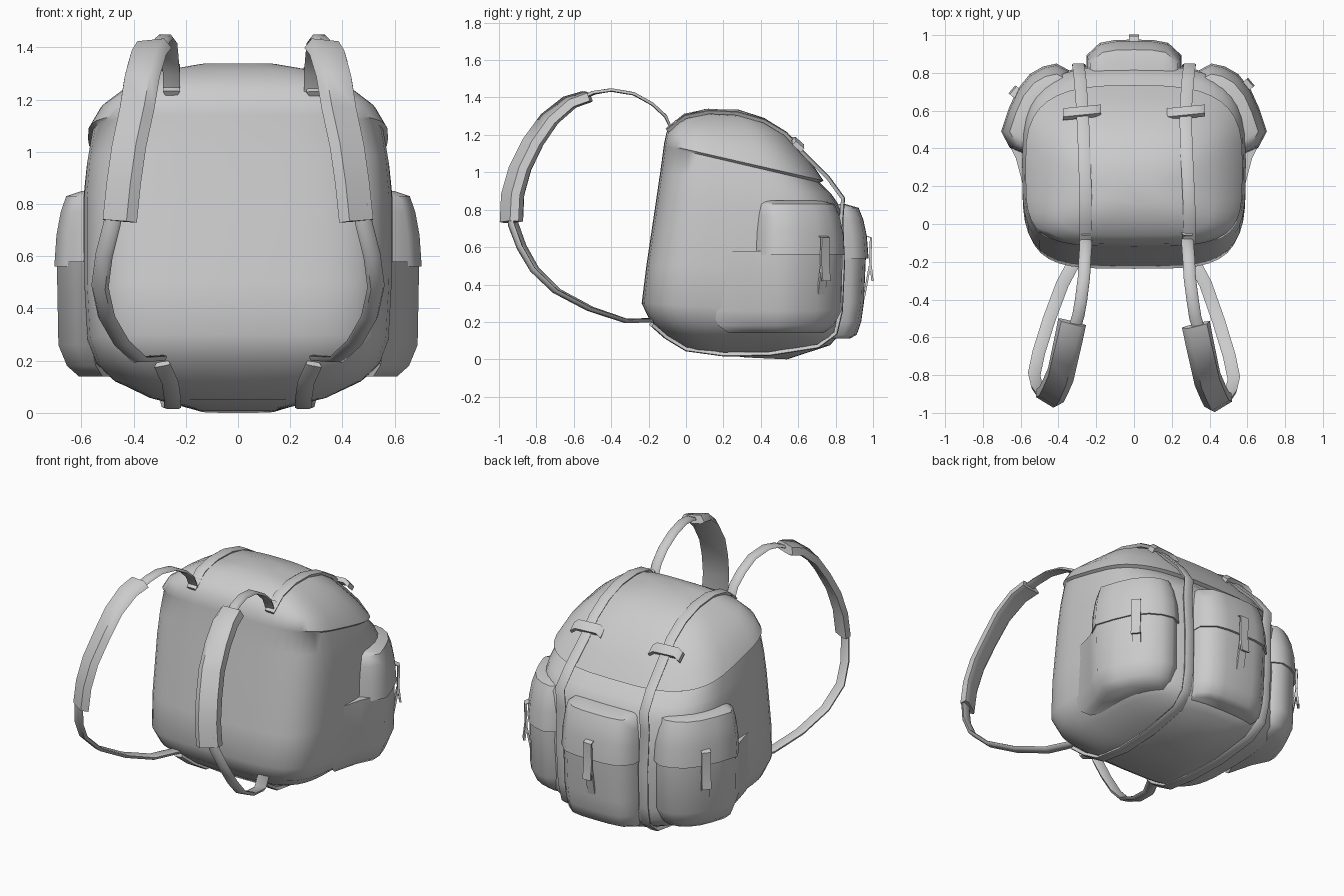
import bpy, bmesh, math
from mathutils import Vector
from mathutils.bvhtree import BVHTree

if "Cube" in bpy.data.objects:
    bpy.data.objects.remove(bpy.data.objects["Cube"])

fabric = bpy.data.materials.new("grey_fabric")
fabric.diffuse_color = (0.6, 0.6, 0.6, 1)
fabric.use_nodes = True
fabric.node_tree.nodes["Principled BSDF"].inputs["Base Color"].default_value = fabric.diffuse_color


def finish(name, bm, angle=40):
    bmesh.ops.recalc_face_normals(bm, faces=bm.faces)
    me = bpy.data.meshes.new(name)
    bm.to_mesh(me)
    ob = bpy.data.objects.new(name, me)
    bpy.context.collection.objects.link(ob)
    me.materials.append(fabric)
    bpy.ops.object.select_all(action='DESELECT')
    ob.select_set(True)
    bpy.context.view_layer.objects.active = ob
    bpy.ops.object.shade_smooth_by_angle(angle=math.radians(angle))
    return ob


def loft(rings):
    """Skin closed rings of equal point count and cap both ends."""
    bm = bmesh.new()
    vs = [[bm.verts.new(p) for p in r] for r in rings]
    n = len(vs[0])
    for a, b in zip(vs, vs[1:]):
        for i in range(n):
            bm.faces.new((a[i], a[(i + 1) % n], b[(i + 1) % n], b[i]))
    bm.faces.new(vs[0])
    bm.faces.new(vs[-1])
    return bm


def ribbon(name, pts, width, thick, turn=0):
    """Flat strap along a path, its width kept level and optionally turned."""
    pts = [Vector(p) for p in pts]
    rings = []
    for i, p in enumerate(pts):
        t = (pts[min(i + 1, len(pts) - 1)] - pts[max(i - 1, 0)]).normalized()
        w = Vector((1, turn, 0))
        w = (w - t * w.dot(t)).normalized()
        h = t.cross(w) * thick / 2
        w = w * width / 2
        rings.append([p - w - h * 0.6, p - w * 0.7 + h, p + w * 0.7 + h,
                      p + w - h * 0.6, p + w * 0.7 - h, p - w * 0.7 - h])
    return finish(name, loft(rings), 60)


# Main bag with the overhanging lid: front y, z / back y, z / half width / squareness
SECTIONS = [
    (0.32, 0.01, 0.54, 0.0, 0.14, 2.5),
    (0.00, 0.05, 0.77, 0.075, 0.34, 2.8),
    (-0.10, 0.12, 0.81, 0.12, 0.47, 3),
    (-0.19, 0.20, 0.825, 0.17, 0.545, 3.2),
    (-0.237, 0.30, 0.835, 0.24, 0.58, 3.2),
    (-0.212, 0.50, 0.845, 0.50, 0.592, 3.2),
    (-0.160, 0.85, 0.835, 0.80, 0.592, 3.2),
    (-0.138, 1.00, 0.78, 0.88, 0.58, 3.2),
    (-0.119, 1.14, 0.715, 0.945, 0.56, 3.1),
    (-0.118, 1.15, 0.735, 0.955, 0.575, 3.1),
    (-0.104, 1.215, 0.665, 1.06, 0.53, 3),
    (-0.06, 1.27, 0.55, 1.20, 0.43, 3),
    (0.02, 1.315, 0.42, 1.29, 0.31, 2.8),
    (0.10, 1.338, 0.28, 1.335, 0.14, 2.4),
]
rings = []
for yf, zf, yb, zb, hw, n in SECTIONS:
    ring = []
    for k in range(40):
        a = 2 * math.pi * k / 40
        c, s = math.cos(a), math.sin(a)
        e = 2 / (n if s > 0 else n + 1)
        u = math.copysign(abs(c) ** e, c)
        v = math.copysign(abs(s) ** e, s)
        t = (v + 1) / 2
        ring.append((u * hw, yf + (yb - yf) * t, zf + (zb - zf) * t))
    rings.append(ring)
bm = loft(rings)
bm.normal_update()
tree = BVHTree.FromBMesh(bm)
finish("bag_body", bm, 50)


def on_body(x, y, z, lift=0.012):
    """Push a point along the bag's side plane onto its skin."""
    o = Vector((x, 0.3, 0.6))
    d = (Vector((x, y, z)) - o).normalized()
    return tree.ray_cast(o, d)[0] + d * lift


# Pocket outlines seen from above, with the point they shrink toward
CORNER = [(0.30, 0.72), (0.345, 0.81), (0.41, 0.845), (0.48, 0.83), (0.55, 0.79),
          (0.615, 0.71), (0.66, 0.61), (0.70, 0.49), (0.655, 0.405), (0.55, 0.36)]
# The pouch fades into the side of the bag instead of ending in a wall
CORNER_POUCH = CORNER[:-2] + [(0.63, 0.345), (0.57, 0.12)]
CENTRE = [(-0.25, 0.74), (-0.25, 0.89), (-0.18, 0.955), (-0.1, 0.97), (0, 0.972),
          (0.1, 0.97), (0.18, 0.955), (0.25, 0.89), (0.25, 0.74)]
# height, scale
CORNER_LEVELS = [(0.14, 0.70), (0.18, 0.85), (0.26, 0.96), (0.58, 0.98)]
CENTRE_LEVELS = [(0.11, 0.72), (0.13, 0.83), (0.20, 0.90), (0.30, 0.94), (0.58, 0.975)]
FLAP_LEVELS = [(0.56, 1.012), (0.68, 0.985), (0.77, 0.93), (0.83, 0.86), (0.85, 0.66)]


def pocket(name, outline, base, levels, side=1, xkeep=0):
    rr = []
    for z, s in levels:
        sx = s + (1 - s) * xkeep
        rr.append([(side * (base[0] + (x - base[0]) * sx),
                    base[1] + (y - base[1]) * s, z) for x, y in outline])
    finish(name, loft(rr), 50)


def buckle(name, pos, yaw):
    """Hanging tab over a rising tab, facing outward at the given yaw."""
    out = Vector((math.sin(yaw), math.cos(yaw), 0))
    side = Vector((out.y, -out.x, 0))
    parts = (("upper_tab", [(-0.01, 0.66), (0.014, 0.65), (0.010, 0.52), (0.022, 0.42)], 0.055),
             ("lower_tab", [(-0.05, 0.23), (-0.02, 0.35), (0.008, 0.50)], 0.05))
    for part, path, w in parts:
        rr = []
        for d, z in path:
            c = Vector((pos[0], pos[1], z)) + out * d
            rr.append([c + side * (a * w / 2) + out * (b * 0.006)
                       for a, b in ((-1, -1), (1, -1), (1, 1), (-1, 1))])
        finish(name + "_" + part, loft(rr))


pocket("centre_pouch", CENTRE, (0, 0.62), CENTRE_LEVELS, 1, 0.6)
pocket("centre_flap", CENTRE, (0, 0.62), [(z - 0.02, s) for z, s in FLAP_LEVELS], 1, 0.5)
buckle("centre_buckle", (0, 0.975), 0)

for side, word in ((-1, "left"), (1, "right")):
    pocket(word + "_pouch", CORNER_POUCH, (0.40, 0.48), CORNER_LEVELS, side)
    pocket(word + "_flap", CORNER, (0.40, 0.48), FLAP_LEVELS, side)
    spot = (-0.625, 0.695) if side < 0 else (0.60, 0.735)
    buckle(word + "_buckle", spot, side * math.radians(50))

    # Binding strap over the lid, down the back and under the bag
    shift = 0.04 if side > 0 else 0.0
    wrap = [on_body(x + shift * k, y, z) for x, y, z, k in (
        (0.255, -0.10, 1.22, 1), (0.255, 0.0, 1.29, 1), (0.255, 0.12, 1.33, 0.9),
        (0.26, 0.27, 1.34, 0.6), (0.265, 0.42, 1.29, 0.3), (0.27, 0.53, 1.2, 0.1),
        (0.275, 0.62, 1.1, 0))]
    wrap += [Vector((0.285, 0.76, 0.97)), Vector((0.295, 0.84, 0.86))]
    wrap += [on_body(x, y, z) for x, y, z in (
        (0.295, 0.85, 0.75), (0.29, 0.85, 0.5), (0.285, 0.84, 0.25), (0.28, 0.80, 0.14),
        (0.27, 0.70, 0.08), (0.26, 0.45, 0.02), (0.25, 0.2, 0.03), (0.25, 0.0, 0.05),
        (0.26, -0.1, 0.13), (0.29, -0.17, 0.20))]
    ribbon(word + "_binding_strap", [(side * p.x, p.y, p.z) for p in wrap], 0.065, 0.022)

    # Shoulder strap: top webbing, padded part, lower webbing
    def reach(pts, dx=0):
        k = 0.975 if side < 0 else 1.0
        return [(side * (x + dx), y * k if y < -0.4 else y, z) for x, y, z in pts]

    ribbon(word + "_top_webbing", reach([
        (0.255, -0.05, 1.275), (0.255, -0.08, 1.235), (0.255, -0.11, 1.30), (0.26, -0.18, 1.365),
        (0.265, -0.28, 1.42), (0.28, -0.40, 1.44), (0.295, -0.50, 1.425), (0.32, -0.58, 1.39)],
        shift * 0.75), 0.065, 0.018)
    ribbon(word + "_shoulder_pad", reach([
        (0.33, -0.535, 1.405), (0.35, -0.63, 1.375), (0.375, -0.74, 1.285), (0.395, -0.83, 1.16),
        (0.425, -0.90, 1.02), (0.445, -0.94, 0.88), (0.46, -0.947, 0.735)]),
        0.152, 0.05, side * 0.6)
    ribbon(word + "_lower_webbing", reach([
        (0.47, -0.945, 0.80), (0.485, -0.935, 0.72), (0.515, -0.89, 0.60), (0.53, -0.82, 0.48),
        (0.505, -0.70, 0.365), (0.45, -0.52, 0.27), (0.38, -0.32, 0.205),
        (0.30, -0.17, 0.21), (0.27, -0.13, 0.17)]), 0.068, 0.022, side * 0.3)

    # Keeper loop across the strap on the lid
    c = on_body(0.275, 0.59, 1.15, 0.018)
    loop = [(side * (c.x + dx), c.y + side * dx * 0.1, c.z + dz)
            for dx, dz in ((-0.10, -0.015), (-0.07, 0.008), (0.07, 0.008), (0.10, -0.015))]
    rr = []
    along, up = Vector((0, 0.75, -0.66)) * 0.03, Vector((0, 0.66, 0.75)) * 0.014
    for p in loop:
        p = Vector(p)
        rr.append([p - along - up, p + along - up, p + along + up, p - along + up])
    finish(word + "_keeper_loop", loft(rr))
